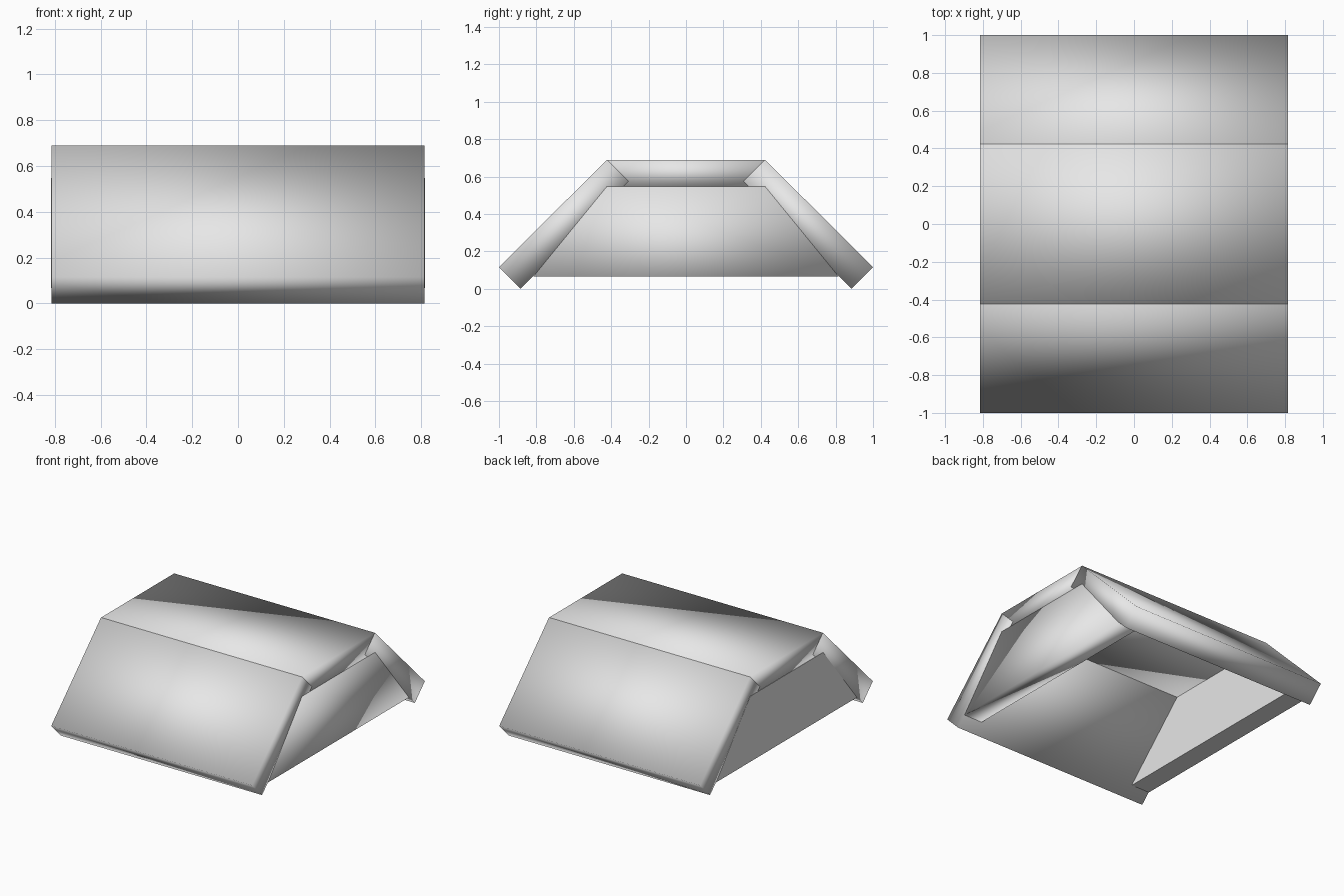
import bpy
import bmesh
from mathutils import Vector

cube = bpy.data.objects.get("Cube")
if cube:
    bpy.data.objects.remove(cube, do_unlink=True)

grey = bpy.data.materials.new("plain_grey")
grey.use_nodes = True
colour = (0.8, 0.8, 0.8, 1.0)
grey.diffuse_color = colour
grey.node_tree.nodes["Principled BSDF"].inputs["Base Color"].default_value = colour

HALF = 0.815        # half length of the roof along x
EAVE, RIDGE = 0.115, 0.69
KNEE = 0.423        # y of the bend between slope and flat top


def prism(name, profile, x0, x1, smooth=True):
    """Extrude a (y, z) profile from x0 to x1."""
    bm = bmesh.new()
    face = bm.faces.new([bm.verts.new((x0, y, z)) for y, z in profile])
    ext = bmesh.ops.extrude_face_region(bm, geom=[face])
    moved = [v for v in ext["geom"] if isinstance(v, bmesh.types.BMVert)]
    bmesh.ops.translate(bm, verts=moved, vec=Vector((x1 - x0, 0, 0)))
    bmesh.ops.recalc_face_normals(bm, faces=bm.faces)
    for f in bm.faces:
        f.smooth = smooth
    mesh = bpy.data.meshes.new(name)
    bm.to_mesh(mesh)
    bm.free()
    mesh.materials.append(grey)
    obj = bpy.data.objects.new(name, mesh)
    bpy.context.collection.objects.link(obj)
    return obj


# Sloping roof slabs, front and back
for name, s in (("front_roof_slab", -1), ("back_roof_slab", 1)):
    slope = [(s, EAVE), (s * KNEE, RIDGE),
             (s * (KNEE - EAVE), RIDGE - EAVE), (s * (1 - EAVE), 0)]
    prism(name, slope, -HALF, HALF)

# Flat top slab
top = [(-KNEE, RIDGE), (KNEE, RIDGE), (KNEE, 0.545), (-KNEE, 0.545)]
prism("top_roof_slab", top, -HALF + 0.001, HALF - 0.001)

# Gable walls closing both ends
gable = [(-KNEE, 0.547), (KNEE, 0.547), (0.815, 0.067), (-0.815, 0.067)]
for name, s, smooth in (("left_gable_wall", 1, True), ("right_gable_wall", -1, False)):
    prism(name, gable, s * (HALF - 0.15), s * (HALF + 0.001), smooth)
